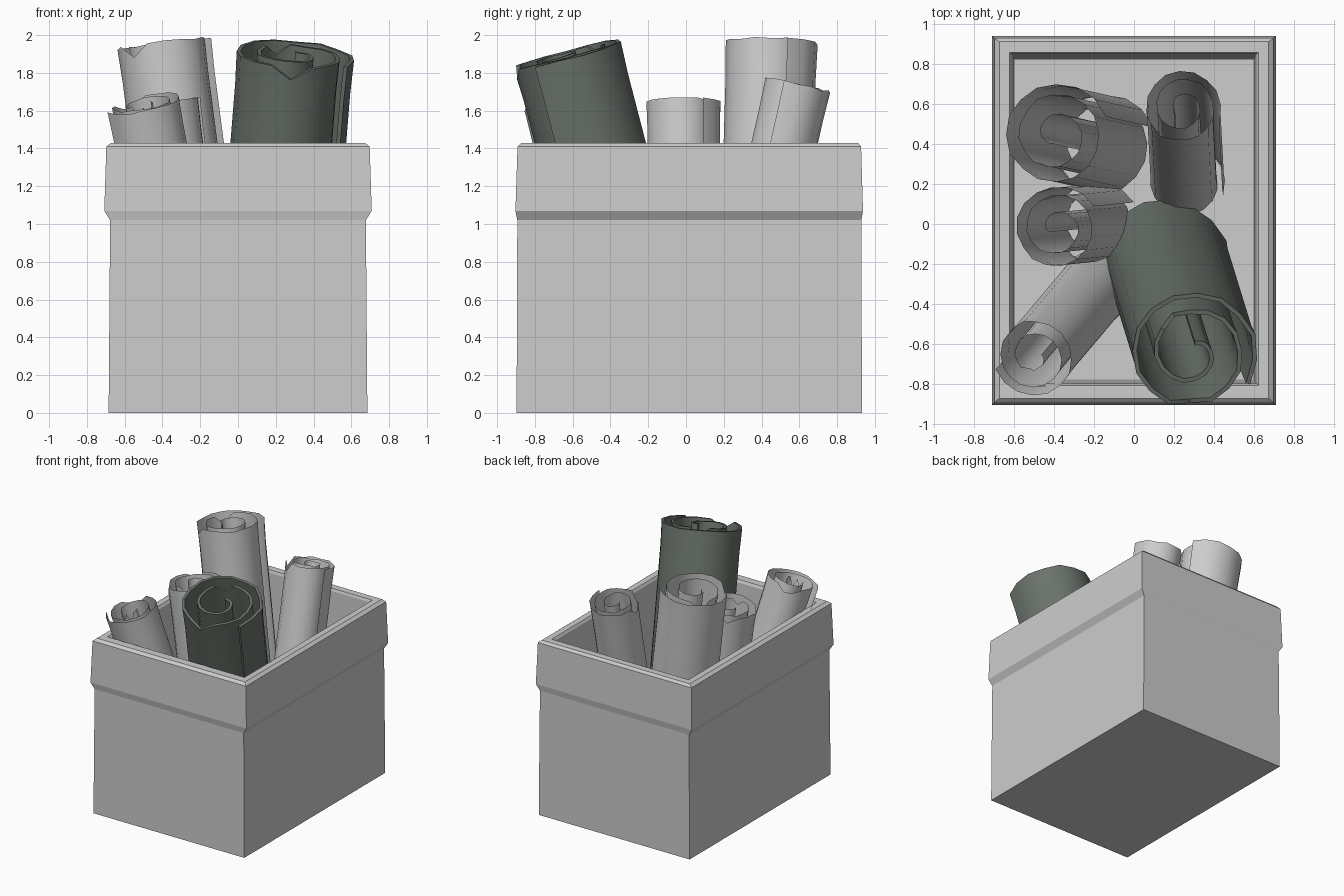
import bpy, bmesh, math, random
from mathutils import Vector, Matrix

old = bpy.data.objects.get("Cube")
if old:
    bpy.data.objects.remove(old, do_unlink=True)


def make_material(name, colour):
    mat = bpy.data.materials.new(name)
    mat.use_nodes = True
    mat.diffuse_color = (*colour, 1)
    mat.node_tree.nodes["Principled BSDF"].inputs["Base Color"].default_value = (*colour, 1)
    return mat


PALE = make_material("pale_grey", (0.61, 0.61, 0.61))
GREEN = make_material("dark_grey_green", (0.145, 0.17, 0.147))


def add_object(name, bm, mat):
    mesh = bpy.data.meshes.new(name)
    bm.to_mesh(mesh)
    bm.free()
    mesh.materials.append(mat)
    obj = bpy.data.objects.new(name, mesh)
    bpy.context.collection.objects.link(obj)
    return obj


def activate(obj):
    bpy.ops.object.select_all(action='DESELECT')
    obj.select_set(True)
    bpy.context.view_layer.objects.active = obj


def rectangular_shell(name, rings):
    """Stack of rectangles (half width, front y, back y, z), closed at both ends."""
    bm = bmesh.new()
    loops = []
    for w, front, back, z in rings:
        corners = ((-w, front), (w, front), (w, back), (-w, back))
        loops.append([bm.verts.new((x, y, z)) for x, y in corners])
    bm.faces.new(loops[0][::-1])
    for low, high in zip(loops, loops[1:]):
        for i in range(4):
            j = (i + 1) % 4
            bm.faces.new((low[i], low[j], high[j], high[i]))
    bm.faces.new(loops[-1])
    return add_object(name, bm, PALE)


# Crate: plain sides, wider bevelled collar, hollow inside
rectangular_shell("crate", [
    (0.685, -0.897, 0.932, 0.0),
    (0.677, -0.893, 0.928, 1.02),
    (0.708, -0.903, 0.937, 1.07),
    (0.697, -0.892, 0.927, 1.41),
    (0.672, -0.87, 0.91, 1.43),
    (0.622, -0.805, 0.855, 1.43),
    (0.61, -0.795, 0.848, 1.41),
    (0.6, -0.775, 0.82, 0.06),
])


def scroll(name, base, top, radius, turns, start, seed, mat, thick=0.0):
    """Rolled sheet from base to top, curling inwards, with torn ends."""
    rng = random.Random(seed)
    base, top = Vector(base), Vector(top)
    axis = top - base
    place = Matrix.Translation(base) @ axis.to_track_quat('Z', 'Y').to_matrix().to_4x4()
    # keep the start angle measured from the world x direction
    side = place.to_3x3().inverted() @ Vector((1, 0, 0))
    start = math.radians(start) + math.atan2(side.y, side.x)
    steps = int(turns * 16)
    rows = (0, 0.08, 0.5, 0.9, 1)
    bm = bmesh.new()
    columns = []
    for i in range(steps + 1):
        t = i / steps
        a = start + math.tau * turns * t
        # the outer turn stays nearly round, the core tightens
        r = radius * (1 - 0.8 * t ** 1.8) * rng.uniform(0.98, 1.01)
        # the loose outer edge lifts away slightly
        r *= 1 + 0.06 * max(0, 1 - i / 3)
        torn = [rng.uniform(0.04, 0.08) if rng.random() < 0.1 else rng.uniform(0, 0.012)
                for _ in range(2)]
        column = []
        for k in rows:
            h = k * axis.length
            if k == 0:
                h += torn[0]
            elif k == 1:
                h -= torn[1]
            flare = 1.0 if 0 < k < 1 else 1.02
            point = Vector((r * flare * math.cos(a), r * flare * math.sin(a), h))
            column.append(bm.verts.new(place @ point))
        columns.append(column)
    for left, right in zip(columns, columns[1:]):
        for j in range(len(rows) - 1):
            bm.faces.new((left[j], right[j], right[j + 1], left[j + 1]))
    obj = add_object(name, bm, mat)
    activate(obj)
    if thick:
        mod = obj.modifiers.new("thickness", 'SOLIDIFY')
        mod.thickness = thick
        mod.offset = -1
        bpy.ops.object.modifier_apply(modifier=mod.name)
    bpy.ops.object.shade_smooth_by_angle(angle=math.radians(40))
    return obj


# Thick green roll leaning over the front
scroll("front_left_green_scroll", (0.145, -0.175, 0.09), (0.29, -0.645, 1.9),
       0.315, 2.3, -30, 3, GREEN, 0.022)
# Thin pale rolls fanned around the crate
scroll("back_right_scroll", (-0.15, 0.39, 0.09), (-0.395, 0.445, 1.965),
       0.25, 2.6, 20, 5, PALE)
scroll("back_left_scroll", (0.26, 0.21, 0.09), (0.24, 0.585, 1.745),
       0.185, 2.6, -20, 8, PALE)
scroll("middle_right_scroll", (-0.19, 0.0, 0.09), (-0.39, -0.02, 1.65),
       0.205, 2.5, 30, 11, PALE)
scroll("front_right_scroll", (-0.2, -0.31, 0.09), (-0.5, -0.665, 1.645),
       0.195, 2.5, 200, 14, PALE)
